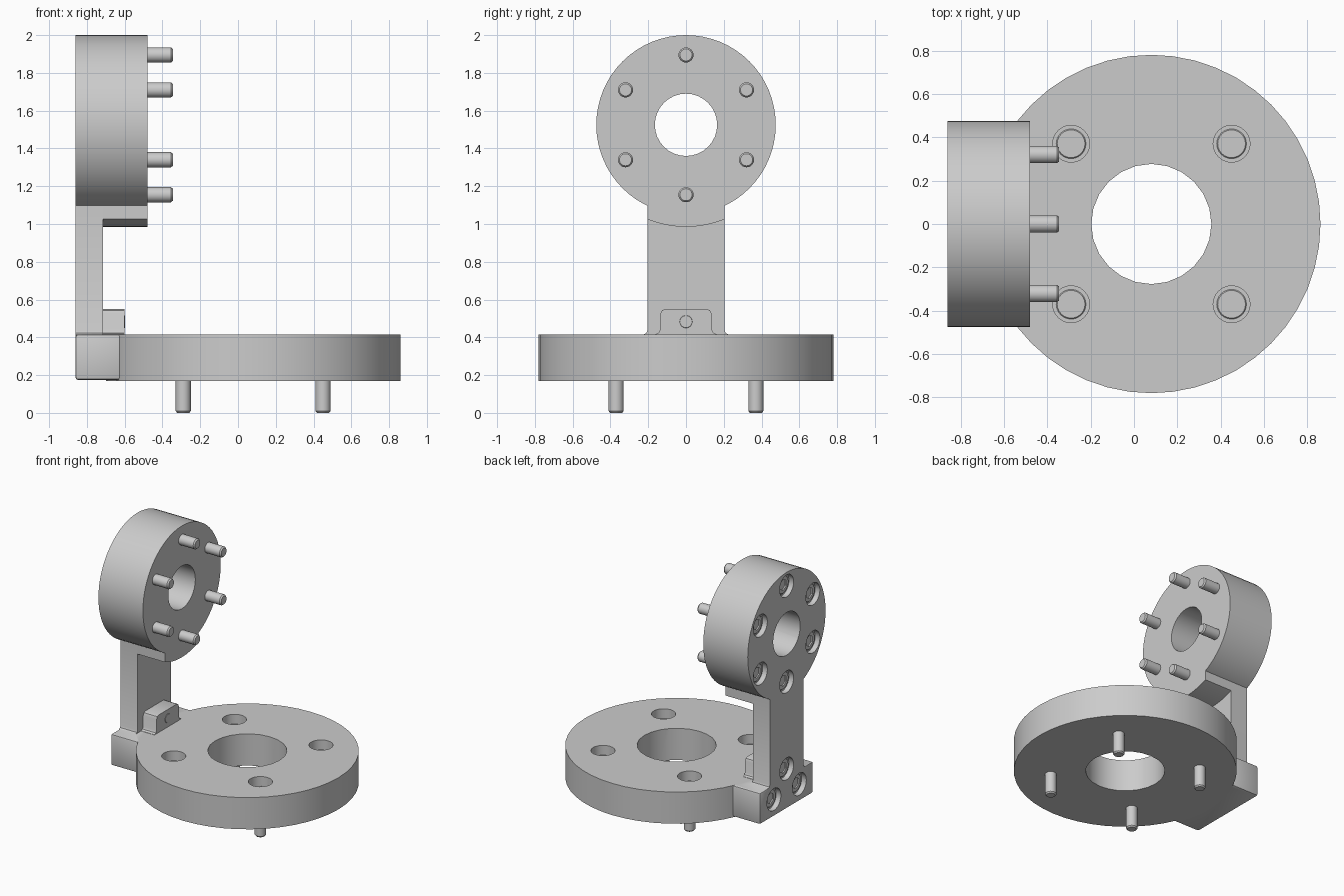
import bpy, bmesh
from math import sin, cos, pi, radians
from mathutils import Matrix, Vector

if "Cube" in bpy.data.objects:
    bpy.data.objects.remove(bpy.data.objects["Cube"], do_unlink=True)

grey = bpy.data.materials.new("machined_grey")
grey.use_nodes = True
grey.diffuse_color = (0.6, 0.6, 0.6, 1)
grey.node_tree.nodes["Principled BSDF"].inputs["Base Color"].default_value = (0.6, 0.6, 0.6, 1)

BASE_X, BASE_R, BASE_BOTTOM, BASE_TOP = 0.08, 0.78, 0.17, 0.415
BACK, POST_FRONT, RING_FRONT = -0.86, -0.715, -0.48
RING_Z, RING_R = 1.525, 0.475
AXIS_X, DOWN = Vector((1, 0, 0)), Vector((0, 0, -1))


def make(name, bm):
    bmesh.ops.recalc_face_normals(bm, faces=bm.faces)
    mesh = bpy.data.meshes.new(name)
    bm.to_mesh(mesh)
    bm.free()
    mesh.materials.append(grey)
    obj = bpy.data.objects.new(name, mesh)
    bpy.context.collection.objects.link(obj)
    return obj


def cylinder(name, start, axis, length, radius, sides):
    """Cylinder running from start along axis."""
    bm = bmesh.new()
    turn = axis.to_track_quat('Z', 'Y').to_matrix().to_4x4()
    place = Matrix.Translation(Vector(start) + axis * length / 2) @ turn
    bmesh.ops.create_cone(bm, cap_ends=True, segments=sides, radius1=radius,
                          radius2=radius, depth=length, matrix=place)
    return make(name, bm)


def prism(name, profile, x0, x1):
    """Extrude a (y, z) outline along x."""
    bm = bmesh.new()
    face = bm.faces.new([bm.verts.new((x0, y, z)) for y, z in profile])
    new = bmesh.ops.extrude_face_region(bm, geom=[face])["geom"]
    bmesh.ops.translate(bm, vec=(x1 - x0, 0, 0),
                        verts=[v for v in new if isinstance(v, bmesh.types.BMVert)])
    return make(name, bm)


def mirrored(half):
    return half + [(-y, z) for y, z in reversed(half)]


def bake(obj):
    depsgraph = bpy.context.evaluated_depsgraph_get()
    mesh = bpy.data.meshes.new_from_object(obj.evaluated_get(depsgraph))
    obj.modifiers.clear()
    obj.data = mesh


def combine(obj, others, operation):
    for other in others:
        mod = obj.modifiers.new("join", 'BOOLEAN')
        mod.operation, mod.solver, mod.object = operation, 'EXACT', other
    bake(obj)
    for other in others:
        bpy.data.objects.remove(other, do_unlink=True)


def smooth(obj):
    bpy.ops.object.select_all(action='DESELECT')
    bpy.context.view_layer.objects.active = obj
    obj.select_set(True)
    bpy.ops.object.shade_smooth_by_angle(angle=radians(30))


def counterbore(seat, axis, depth):
    return cylinder("bore_cutter", Vector(seat) - axis * 0.02, axis, depth + 0.02, 0.085, 24)


def bolt(name, seat, axis, recess, length):
    """Socket-head bolt; its head sits below the surface point seat."""
    bm = bmesh.new()
    # radius and depth along the axis, from the head rim to the tip
    outline = [(0.064, 0), (0.075, 0.012), (0.075, 0.08), (0.04, 0.08),
               (0.04, length - recess - 0.01), (0.032, length - recess)]
    rings = [[bm.verts.new((r * cos(2 * pi * i / 24), r * sin(2 * pi * i / 24), d))
              for i in range(24)] for r, d in outline]
    for a, b in zip(rings, rings[1:]):
        for i in range(24):
            bm.faces.new((a[i], a[i - 1], b[i - 1], b[i]))
    bm.faces.new(rings[0])
    bm.faces.new(rings[-1])
    obj = make(name, bm)
    combine(obj, [cylinder("socket_cutter", (0, 0, -0.02), Vector((0, 0, 1)), 0.06, 0.042, 6)],
            'DIFFERENCE')
    turn = axis.to_track_quat('Z', 'Y').to_matrix().to_4x4()
    obj.data.transform(Matrix.Translation(Vector(seat) + axis * recess) @ turn)
    smooth(obj)


# Round base plate with centre hole and four counterbores
base_seats = [(BASE_X + sx * 0.37, sy * 0.37, BASE_TOP) for sx in (-1, 1) for sy in (-1, 1)]
base_start = (BASE_X, 0, BASE_TOP)
base = cylinder("base_plate", base_start, DOWN, BASE_TOP - BASE_BOTTOM, BASE_R, 48)
combine(base, [cylinder("hole_cutter", (BASE_X, 0, 1), DOWN, 2, 0.277, 24)]
        + [counterbore(s, DOWN, 0.075) for s in base_seats], 'DIFFERENCE')
smooth(base)

# Small lug on the plate that the post is bolted to
lug = prism("base_lug", mirrored([(0.165, 0.41), (0.162, 0.417), (0.145, 0.424), (0.137, 0.44),
                                  (0.135, 0.525), (0.127, 0.543), (0.11, 0.55)]),
            POST_FRONT, -0.60)
smooth(lug)

# Foot block of the arm, hollowed to fit the plate
foot = prism("foot_block", mirrored([(0.325, 0.175), (0.325, BASE_TOP)]), BACK, -0.62)
bevel = foot.modifiers.new("edges", 'BEVEL')
bevel.width, bevel.segments = 0.012, 2
bake(foot)
combine(foot, [cylinder("plate_cutter", (BASE_X, 0, 1), DOWN, 2, BASE_R, 48)], 'DIFFERENCE')

# Upright post, curved lip and ring, merged with the foot
post = prism("post", mirrored([(0.225, 0.395), (0.225, 0.415), (0.211, 0.422), (0.205, 0.436),
                               (0.205, 1.12)]), BACK, POST_FRONT)
arc = [(0.54 * sin(a), RING_Z - 0.54 * cos(a))
       for a in [radians(22.3) * (i / 6 - 1) for i in range(13)]]
lip = prism("lip", arc + [(0.205, 1.12), (-0.205, 1.12)], POST_FRONT - 0.05, RING_FRONT)
ring_width = RING_FRONT - BACK
arm = cylinder("ring_arm", (BACK, 0, RING_Z), AXIS_X, ring_width, RING_R, 64)
combine(arm, [post, lip, foot], 'UNION')

# Holes through the arm
ring_seats = [(BACK, 0.37 * sin(i * pi / 3), RING_Z + 0.37 * cos(i * pi / 3)) for i in range(6)]
foot_seats = [(BACK, 0, 0.483), (BACK, 0.155, 0.305), (BACK, -0.155, 0.305)]
combine(arm, [cylinder("hole_cutter", (-1, 0, RING_Z), AXIS_X, 1, 0.165, 32)]
        + [counterbore(s, AXIS_X, 0.04) for s in ring_seats + foot_seats], 'DIFFERENCE')
smooth(arm)

# Bolts
for i, seat in enumerate(base_seats):
    bolt(f"base_bolt_{i + 1}", seat, DOWN, 0.07, BASE_TOP)
for i, seat in enumerate(ring_seats):
    bolt(f"ring_bolt_{i + 1}", seat, AXIS_X, 0.03, 0.515)
for i, seat in enumerate(foot_seats):
    bolt(f"foot_bolt_{i + 1}", seat, AXIS_X, 0.03, 0.262)
